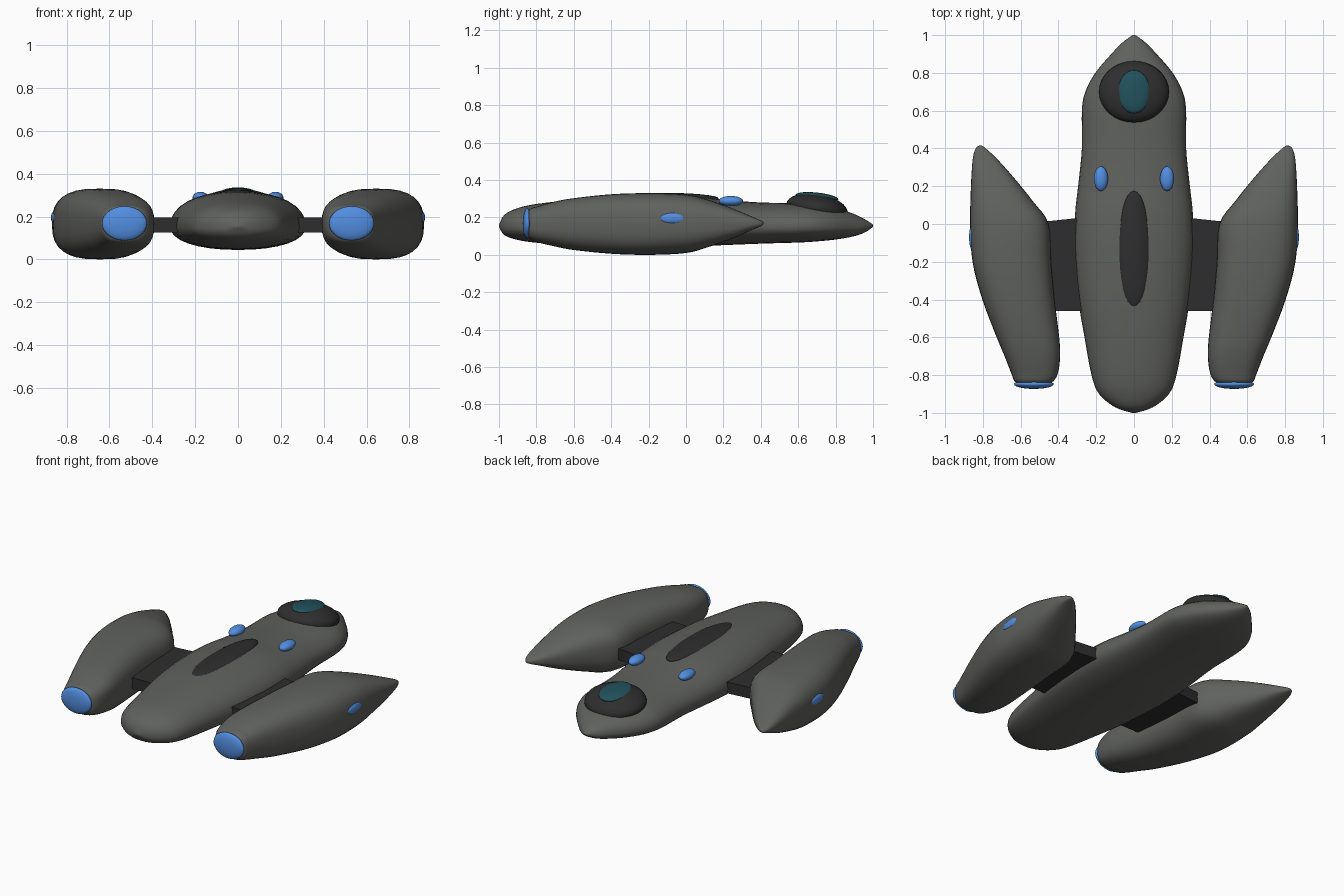
import bpy, bmesh
from math import sin, cos, pi, radians, copysign
from mathutils import Vector, Matrix

cube = bpy.data.objects.get("Cube")
if cube:
    bpy.data.objects.remove(cube)


def material(name, r, g, b):
    m = bpy.data.materials.new(name)
    m.use_nodes = True
    m.diffuse_color = (r, g, b, 1)
    m.node_tree.nodes["Principled BSDF"].inputs["Base Color"].default_value = (r, g, b, 1)
    return m


GREY = material("hull grey", .115, .12, .11)
DARK = material("dark trim", .027, .027, .028)
BLUE = material("glow blue", .085, .27, .75)
TEAL = material("glass teal", .015, .08, .105)


def finish(name, bm, mat, smooth=True):
    bmesh.ops.recalc_face_normals(bm, faces=bm.faces[:])
    mesh = bpy.data.meshes.new(name)
    bm.to_mesh(mesh)
    bm.free()
    mesh.materials.append(mat)
    for p in mesh.polygons:
        p.use_smooth = smooth
    ob = bpy.data.objects.new(name, mesh)
    bpy.context.collection.objects.link(ob)
    return ob


def densify(rows, steps=4):
    """Smooth the station list with a Catmull-Rom spline."""
    pts = [Vector(r) for r in rows]
    pts = [pts[0]] + pts + [pts[-1]]
    out = []
    for a, b, c, d in zip(pts, pts[1:], pts[2:], pts[3:]):
        for i in range(steps):
            t = i / steps
            out.append(b + (c - a) * (t / 2) + (a * 2 - b * 5 + c * 4 - d) * (t * t / 2)
                       + (b * 3 - a - c * 3 + d) * (t ** 3 / 2))
    return out + [pts[-1]]


def loft(name, rows, power, waist, side=1, sides=32):
    """Loft rounded sections; each row is y, x min, x max, z min, z max."""
    bm = bmesh.new()
    rings = []
    for y, x0, x1, z0, z1 in densify(rows):
        mid = z0 + (z1 - z0) * waist
        ring = []
        for k in range(sides):
            a = 2 * pi * k / sides
            u = copysign(abs(cos(a)) ** (2 / power), cos(a))
            v = copysign(abs(sin(a)) ** (2 / power), sin(a))
            z = mid + v * (z1 - mid if v > 0 else mid - z0)
            ring.append(bm.verts.new((side * ((x0 + x1) / 2 + u * (x1 - x0) / 2), y, z)))
        rings.append(ring)
    for r, s in zip(rings, rings[1:]):
        for k in range(sides):
            n = (k + 1) % sides
            bm.faces.new((r[k], r[n], s[n], s[k]))
    bm.faces.new(rings[0])
    bm.faces.new(rings[-1])
    return finish(name, bm, GREY)


def ellipsoid(name, centre, radii, mat, tilt=0):
    bm = bmesh.new()
    bmesh.ops.create_uvsphere(bm, u_segments=32, v_segments=16, radius=1)
    bm.transform(Matrix.Translation(centre) @ Matrix.Rotation(radians(tilt), 4, 'X')
                 @ Matrix.Diagonal((*radii, 1)))
    return finish(name, bm, mat)


# Central hull: y, half width, z min, z max
hull = [(-1, .01, .15, .16), (-.97, .10, .105, .215), (-.9, .185, .08, .25),
        (-.8, .225, .065, .272), (-.6, .262, .052, .295), (-.4, .295, .046, .311),
        (-.15, .316, .044, .318), (.05, .312, .046, .312), (.2, .296, .052, .295),
        (.4, .276, .06, .28), (.6, .276, .066, .276), (.7, .258, .072, .268),
        (.8, .205, .082, .25), (.9, .12, .1, .218), (.96, .062, .122, .188),
        (1, .008, .15, .162)]
loft("hull", [(y, -w, w, lo, hi) for y, w, lo, hi in hull], 2.2, .4)

# Side pods: y, inner x, outer x, z min, z max
pod = [(-.845, .47, .59, .12, .21), (-.835, .43, .63, .085, .245),
       (-.79, .403, .65, .066, .26), (-.7, .391, .685, .045, .285),
       (-.6, .396, .727, .026, .303), (-.4, .42, .803, .006, .324),
       (-.2, .438, .855, 0, .33), (0, .452, .868, .01, .322),
       (.12, .535, .866, .042, .294), (.25, .64, .861, .088, .248),
       (.35, .73, .853, .132, .206), (.4, .785, .838, .153, .184),
       (.415, .805, .82, .163, .174)]

for side, label in ((1, "left"), (-1, "right")):
    loft(label + "_pod", pod, 2.8, .5, side)
    ellipsoid(label + "_engine_glow", (side * .53, -.848, .168), (.105, .025, .08), BLUE)
    ellipsoid(label + "_pod_light", (side * .855, -.07, .195), (.018, .07, .03), BLUE)
    ellipsoid(label + "_hull_light", (side * .175, .24, .288), (.037, .065, .027), BLUE)

    # Strut joining the pod to the hull
    bm = bmesh.new()
    outline = [(.22, -.46), (.5, -.46), (.5, .01), (.22, .04)]
    base = bm.faces.new([bm.verts.new((side * x, y, .125)) for x, y in outline])
    top = bmesh.ops.extrude_face_region(bm, geom=[base])["geom"]
    bmesh.ops.translate(bm, vec=(0, 0, .07),
                        verts=[g for g in top if isinstance(g, bmesh.types.BMVert)])
    finish(label + "_strut", bm, DARK, smooth=False)

# Spine panel, cockpit dome and its window
ellipsoid("spine_panel", (0, -.135, .302), (.085, .31, .03), DARK)
ellipsoid("cockpit_dome", (0, .7, .25), (.185, .165, .075), DARK, -9)
ellipsoid("cockpit_glass", (0, .7, .309), (.085, .115, .024), TEAL, -6)
